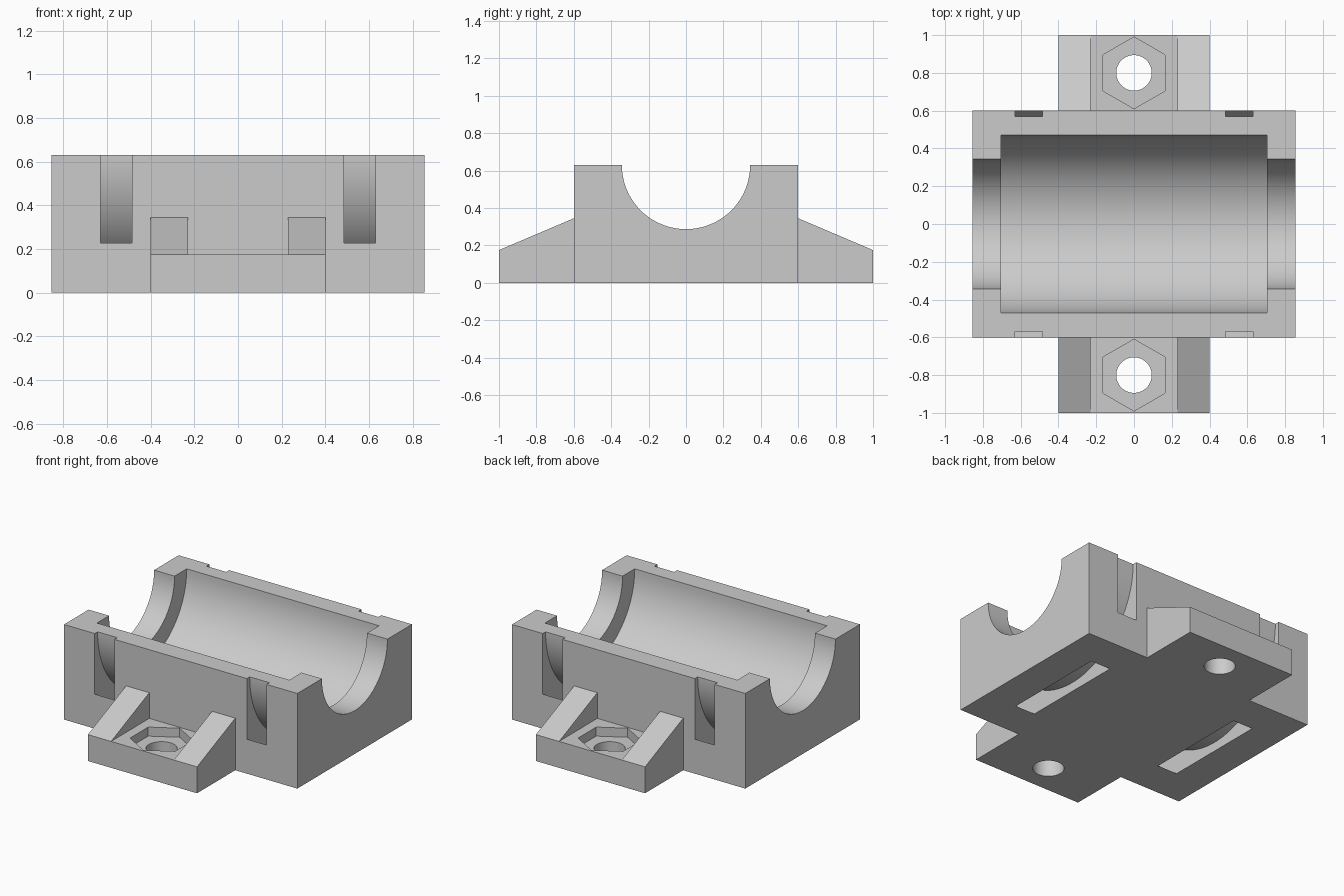
import bpy, bmesh
from math import sin, cos, radians

cube = bpy.data.objects.get("Cube")
if cube:
    bpy.data.objects.remove(cube, do_unlink=True)

grey = bpy.data.materials.new("plain grey")
grey.use_nodes = True
grey.diffuse_color = (0.6, 0.6, 0.6, 1)
grey.node_tree.nodes["Principled BSDF"].inputs["Base Color"].default_value = (0.6, 0.6, 0.6, 1)

HALF_X, HALF_Y, TOP = 0.855, 0.6, 0.63


def arc(radius, start, end, steps, cx=0.0, cy=0.0):
    """Points on an arc, angles in degrees, both ends included."""
    angles = [radians(start + (end - start) * i / steps) for i in range(steps + 1)]
    return [(cx + radius * cos(a), cy + radius * sin(a)) for a in angles]


def circle(radius, steps, cx=0.0, cy=0.0, start=0):
    return arc(radius, start, start + 360, steps, cx, cy)[:-1]


def rect(a0, a1, b0, b1):
    return [(a0, b0), (a1, b0), (a1, b1), (a0, b1)]


def prism(name, outline, low, high, axis):
    """Extrude an outline: (y, z) along axis 'x', or (x, y) along axis 'z'."""
    bm = bmesh.new()
    place = (lambda p, h: (h, *p)) if axis == "x" else (lambda p, h: (*p, h))
    face = bm.faces.new([bm.verts.new(place(p, low)) for p in outline])
    extruded = bmesh.ops.extrude_face_region(bm, geom=[face])["geom"]
    move = place((0, 0), high - low)
    bmesh.ops.translate(bm, vec=move,
                        verts=[v for v in extruded if isinstance(v, bmesh.types.BMVert)])
    bmesh.ops.recalc_face_normals(bm, faces=bm.faces)
    mesh = bpy.data.meshes.new(name)
    bm.to_mesh(mesh)
    bm.free()
    mesh.materials.append(grey)
    obj = bpy.data.objects.new(name, mesh)
    bpy.context.collection.objects.link(obj)
    return obj


def combine(target, other, operation):
    """Apply a boolean and remove the tool object."""
    other.hide_render = True
    mod = target.modifiers.new("boolean", "BOOLEAN")
    mod.operation, mod.solver, mod.object = operation, "EXACT", other
    bpy.context.view_layer.objects.active = target
    bpy.ops.object.modifier_apply(modifier=mod.name)
    bpy.data.objects.remove(other, do_unlink=True)


# Main block with a wide bearing seat and narrower end openings
body = prism("bearing_holder", rect(-HALF_Y, HALF_Y, 0, TOP), -HALF_X, HALF_X, "x")
combine(body, prism("end_bore", circle(0.343, 96, 0, TOP), -1, 1, "x"), "DIFFERENCE")
combine(body, prism("bearing_seat", circle(0.47, 96, 0, TOP), -0.705, 0.705, "x"), "DIFFERENCE")

# Curved strap slots that pass under the seat
for side in (-1, 1):
    ring = arc(0.722, 175, 365, 64, 0, TOP) + arc(0.57, 365, 175, 64, 0, TOP)
    low, high = sorted((side * 0.485, side * 0.63))
    combine(body, prism("strap_slot", ring, low, high, "x"), "DIFFERENCE")

# Mounting tabs: sloped sides, flat middle, nut pocket and screw hole
for side in (-1, 1):
    profile = [(0.55, 0), (1, 0), (1, 0.175), (0.6, 0.345), (0.55, 0.345)]
    tab = prism("mounting_tab", [(side * y, z) for y, z in profile], -0.4, 0.4, "x")
    middle = rect(-0.23, 0.23, *sorted((side * 0.5, side * 1.1)))
    combine(tab, prism("rib_gap", middle, 0.175, 0.5, "z"), "DIFFERENCE")
    hexagon = circle(0.19, 6, 0, side * 0.8, 30)
    combine(tab, prism("nut_pocket", hexagon, 0.115, 0.3, "z"), "DIFFERENCE")
    hole = circle(0.094, 48, 0, side * 0.8)
    combine(tab, prism("screw_hole", hole, -0.1, 0.3, "z"), "DIFFERENCE")
    combine(body, tab, "UNION")

# Smooth bores with crisp edges
bpy.ops.object.select_all(action="DESELECT")
body.select_set(True)
bpy.context.view_layer.objects.active = body
bpy.ops.object.shade_smooth_by_angle(angle=radians(20))
